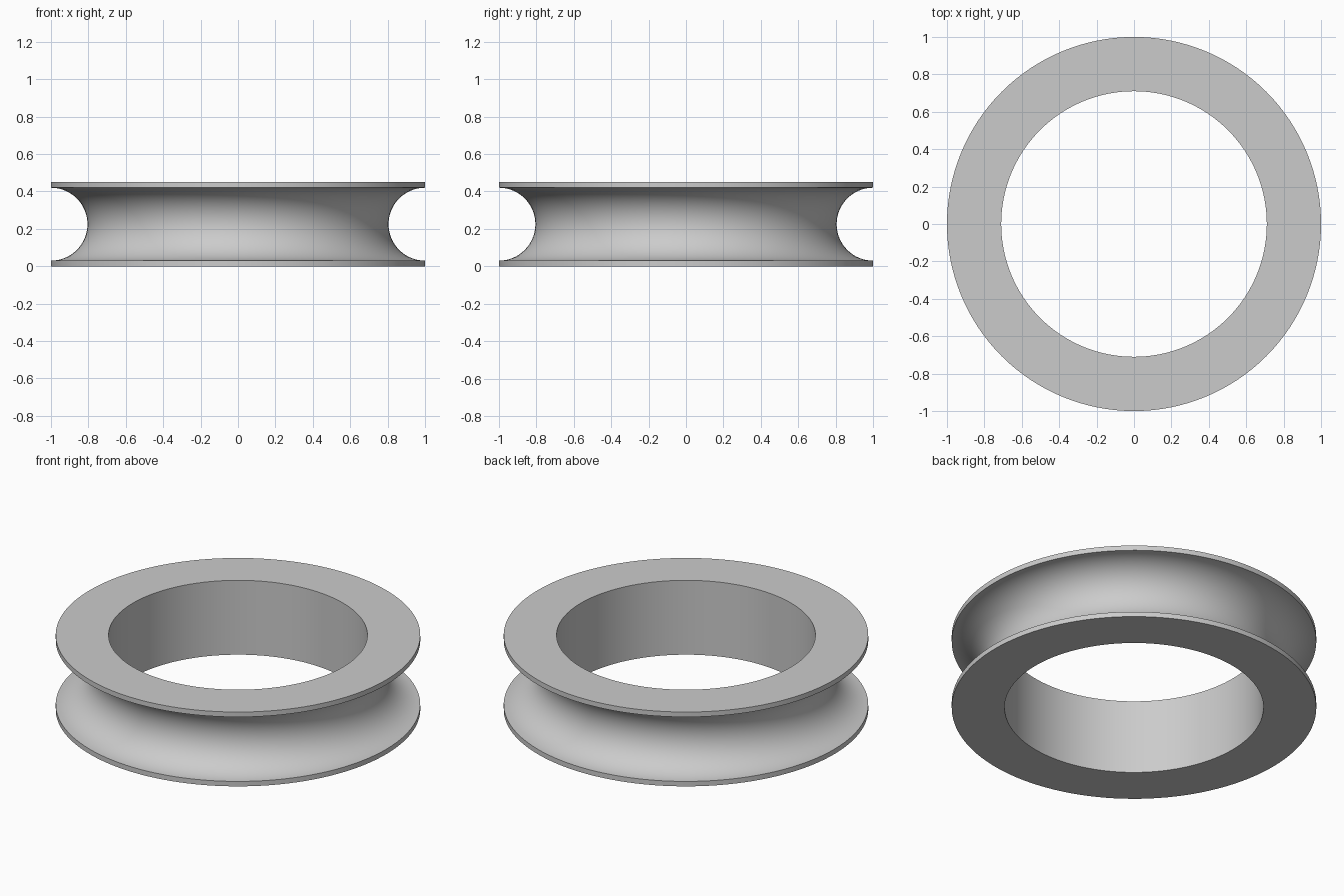
import bpy, bmesh, math

if "Cube" in bpy.data.objects:
    bpy.data.objects.remove(bpy.data.objects["Cube"])

OUTER, INNER, HEIGHT = 1.0, 0.71, 0.45
GROOVE = 0.195          # radius of the half-round groove
SEGMENTS, ARC = 128, 32

# Cross-section (radius, height): flat bore, flat faces, thin rims, round groove
profile = [(INNER, HEIGHT), (INNER, 0), (OUTER, 0)]
for i in range(ARC + 1):
    a = -math.pi / 2 + math.pi * i / ARC
    profile.append((OUTER - GROOVE * math.cos(a), HEIGHT / 2 + GROOVE * math.sin(a)))
profile.append((OUTER, HEIGHT))

# Revolve the cross-section into a closed ring
bm = bmesh.new()
rings = []
for s in range(SEGMENTS):
    t = 2 * math.pi * s / SEGMENTS
    rings.append([bm.verts.new((r * math.cos(t), r * math.sin(t), z)) for r, z in profile])
n = len(profile)
for s in range(SEGMENTS):
    a, b = rings[s], rings[(s + 1) % SEGMENTS]
    for i in range(n):
        j = (i + 1) % n
        bm.faces.new((a[i], a[j], b[j], b[i]))
bmesh.ops.recalc_face_normals(bm, faces=bm.faces)

mesh = bpy.data.meshes.new("grooved_ring")
bm.to_mesh(mesh)
bm.free()
ring = bpy.data.objects.new("grooved_ring", mesh)
bpy.context.collection.objects.link(ring)

# Plain grey finish
grey = bpy.data.materials.new("light_grey")
grey.diffuse_color = (0.6, 0.6, 0.6, 1)
grey.use_nodes = True
grey.node_tree.nodes["Principled BSDF"].inputs["Base Color"].default_value = grey.diffuse_color
mesh.materials.append(grey)

# Smooth curves, crisp rim edges
bpy.context.view_layer.objects.active = ring
ring.select_set(True)
bpy.ops.object.shade_smooth_by_angle(angle=math.radians(30))
